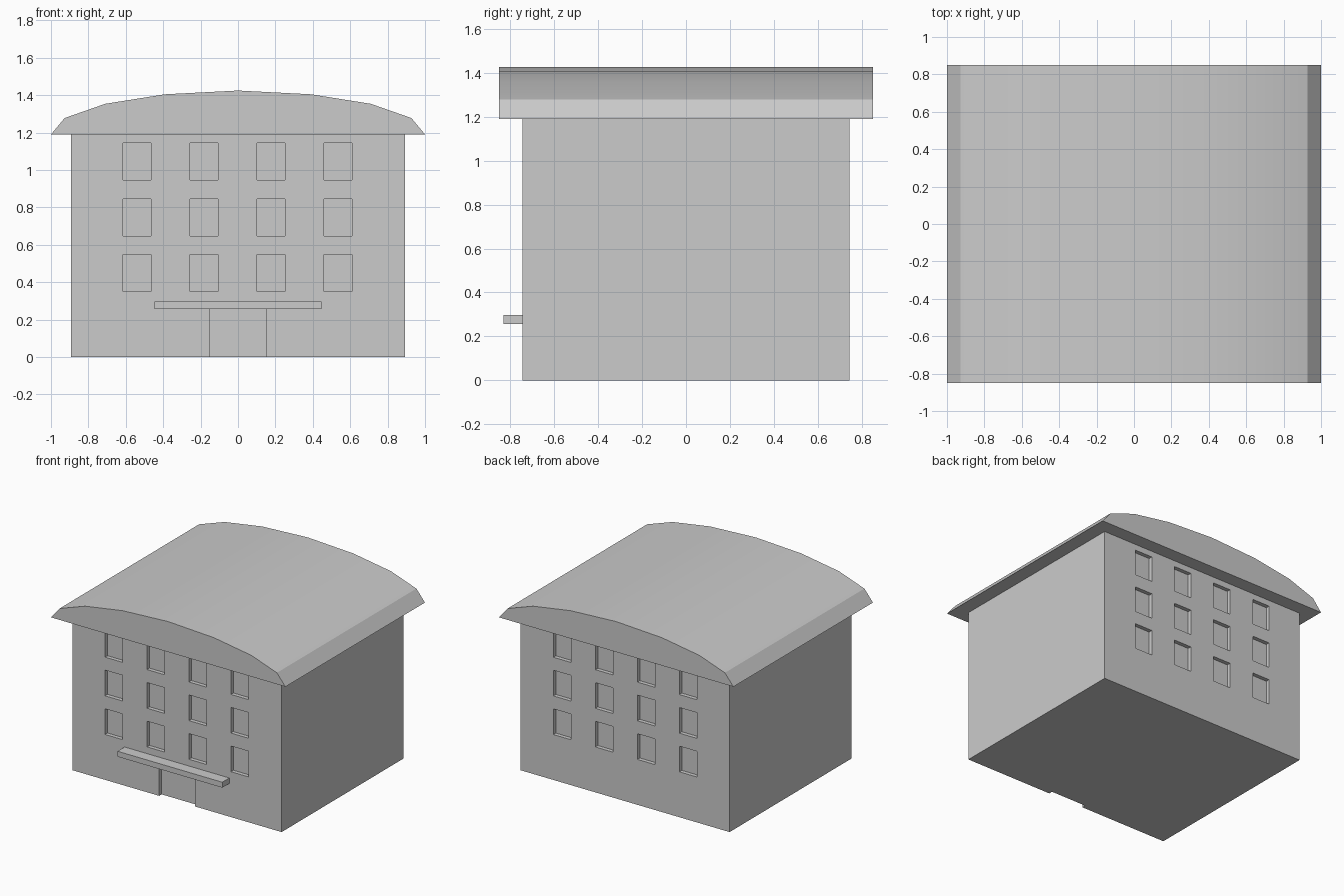
import bpy, bmesh, math
from mathutils import Matrix, Vector

cube = bpy.data.objects.get("Cube")
if cube:
    bpy.data.objects.remove(cube, do_unlink=True)

grey = bpy.data.materials.new("light_grey")
grey.use_nodes = True
grey.diffuse_color = (0.6, 0.6, 0.6, 1)
grey.node_tree.nodes["Principled BSDF"].inputs["Base Color"].default_value = (0.6, 0.6, 0.6, 1)

HALF_W, HALF_D, WALL_H, RECESS = 0.893, 0.744, 1.19, 0.03


def add_box(bm, low, high):
    low, high = Vector(low), Vector(high)
    size = Matrix.Diagonal(high - low).to_4x4()
    bmesh.ops.create_cube(bm, size=1, matrix=Matrix.Translation((low + high) / 2) @ size)


def make_object(name, bm):
    bmesh.ops.recalc_face_normals(bm, faces=bm.faces)
    mesh = bpy.data.meshes.new(name)
    bm.to_mesh(mesh)
    bm.free()
    mesh.materials.append(grey)
    obj = bpy.data.objects.new(name, mesh)
    bpy.context.collection.objects.link(obj)
    return obj


# Walls
bm = bmesh.new()
add_box(bm, (-HALF_W, -HALF_D, 0), (HALF_W, HALF_D, WALL_H))
walls = make_object("walls", bm)

# Window recesses on the front and back, and the doorway on the front
bm = bmesh.new()
for side in (-1, 1):
    inner, outer = side * (HALF_D - RECESS), side * (HALF_D + 0.1)
    near, far = min(inner, outer), max(inner, outer)
    for column in range(4):
        x = -0.539 + column * 0.358
        for row in range(3):
            z = 0.35 + row * 0.298
            add_box(bm, (x - 0.075, near, z), (x + 0.075, far, z + 0.198))
add_box(bm, (-0.152, -HALF_D - 0.1, -0.1), (0.152, -HALF_D + RECESS, 0.256))
cutter = make_object("opening_cutter", bm)
cutter.hide_render = True
cutter.hide_viewport = True

cut = walls.modifiers.new("openings", "BOOLEAN")
cut.operation = "DIFFERENCE"
cut.solver = "EXACT"
cut.object = cutter

# Canopy over the doorway
bm = bmesh.new()
add_box(bm, (-0.447, -0.83, 0.256), (0.447, -HALF_D, 0.298))
make_object("door_canopy", bm)

# Arched roof with sloping eaves, extruded front to back
half = [(1.0, 1.19), (0.927, 1.278), (0.71, 1.354), (0.39, 1.405)]
profile = half + [(0, 1.425)] + [(-x, z) for x, z in reversed(half)]
bm = bmesh.new()
gable = bm.faces.new([bm.verts.new((x, -0.85, z)) for x, z in profile])
new = bmesh.ops.extrude_face_region(bm, geom=[gable], use_keep_orig=True)["geom"]
bmesh.ops.translate(bm, vec=(0, 1.7, 0),
                    verts=[v for v in new if isinstance(v, bmesh.types.BMVert)])
roof = make_object("roof", bm)
bpy.ops.object.select_all(action="DESELECT")
roof.select_set(True)
bpy.context.view_layer.objects.active = roof
bpy.ops.object.shade_smooth_by_angle(angle=math.radians(25))
